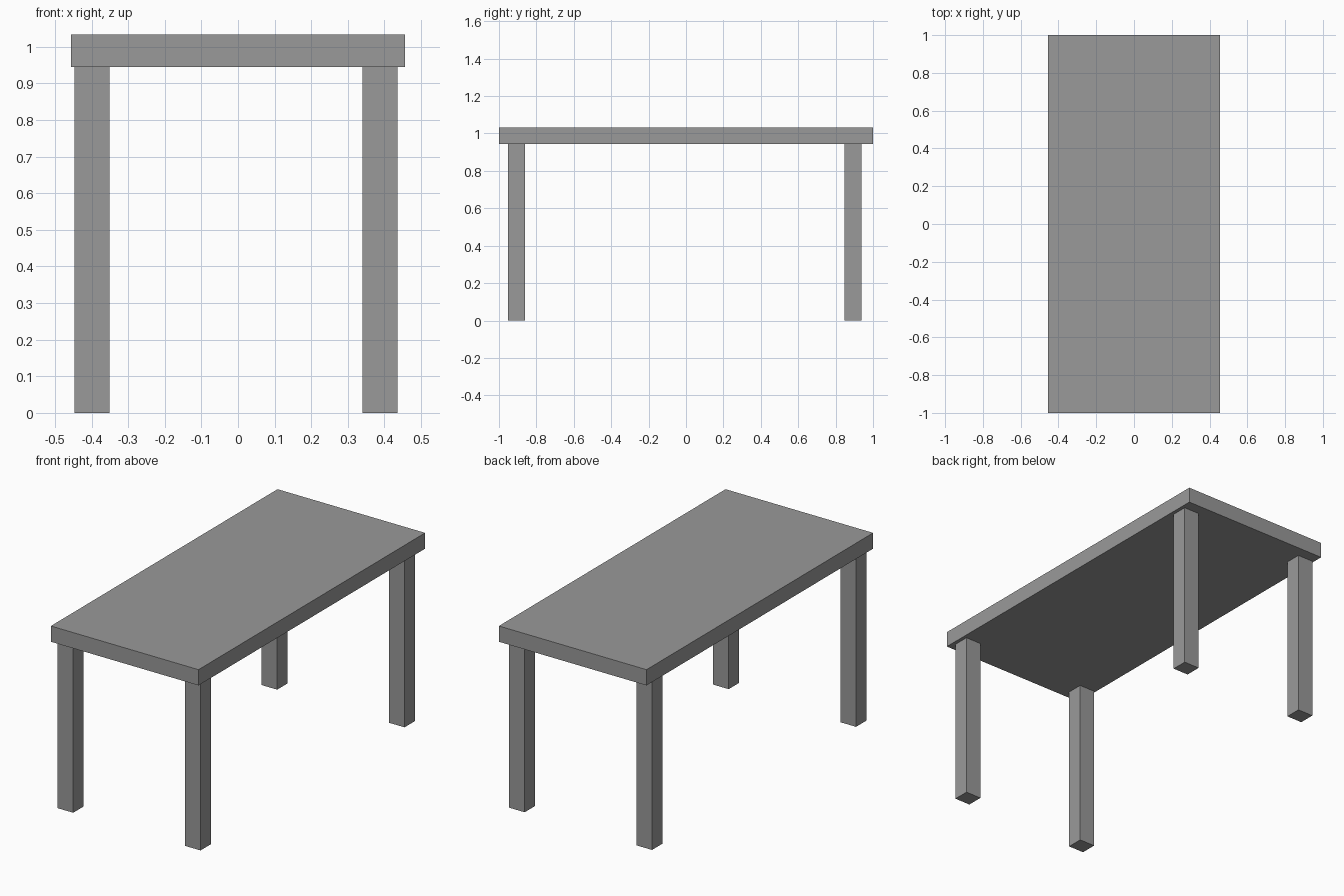
import bpy
from mathutils import Vector

default = bpy.data.objects.get("Cube")
if default:
    bpy.data.objects.remove(default, do_unlink=True)

# Single grey finish
grey = bpy.data.materials.new("plain_grey")
grey.use_nodes = True
colour = (0.32, 0.32, 0.32, 1)
grey.diffuse_color = colour
grey.node_tree.nodes["Principled BSDF"].inputs["Base Color"].default_value = colour


def box(name, low, high):
    """Flat-sided block between two opposite corners."""
    low, high = Vector(low), Vector(high)
    bpy.ops.mesh.primitive_cube_add(size=1, location=(low + high) / 2)
    block = bpy.context.object
    block.name = name
    block.scale = high - low
    bpy.ops.object.transform_apply(location=False, rotation=False, scale=True)
    block.data.materials.append(grey)
    return block


# Table top
TOP_X, TOP_Y = 0.456, 1.0
UNDERSIDE, HEIGHT = 0.945, 1.033
box("table_top", (-TOP_X, -TOP_Y, UNDERSIDE), (TOP_X, TOP_Y, HEIGHT))

# Four square legs, set slightly off centre under the top
LEG_X, LEG_Y = 0.096, 0.091
for side, x in (("right", -0.447), ("left", 0.34)):
    for end, y in (("front", -0.953), ("back", 0.847)):
        box(f"{end}_{side}_leg", (x, y, 0), (x + LEG_X, y + LEG_Y, UNDERSIDE))
